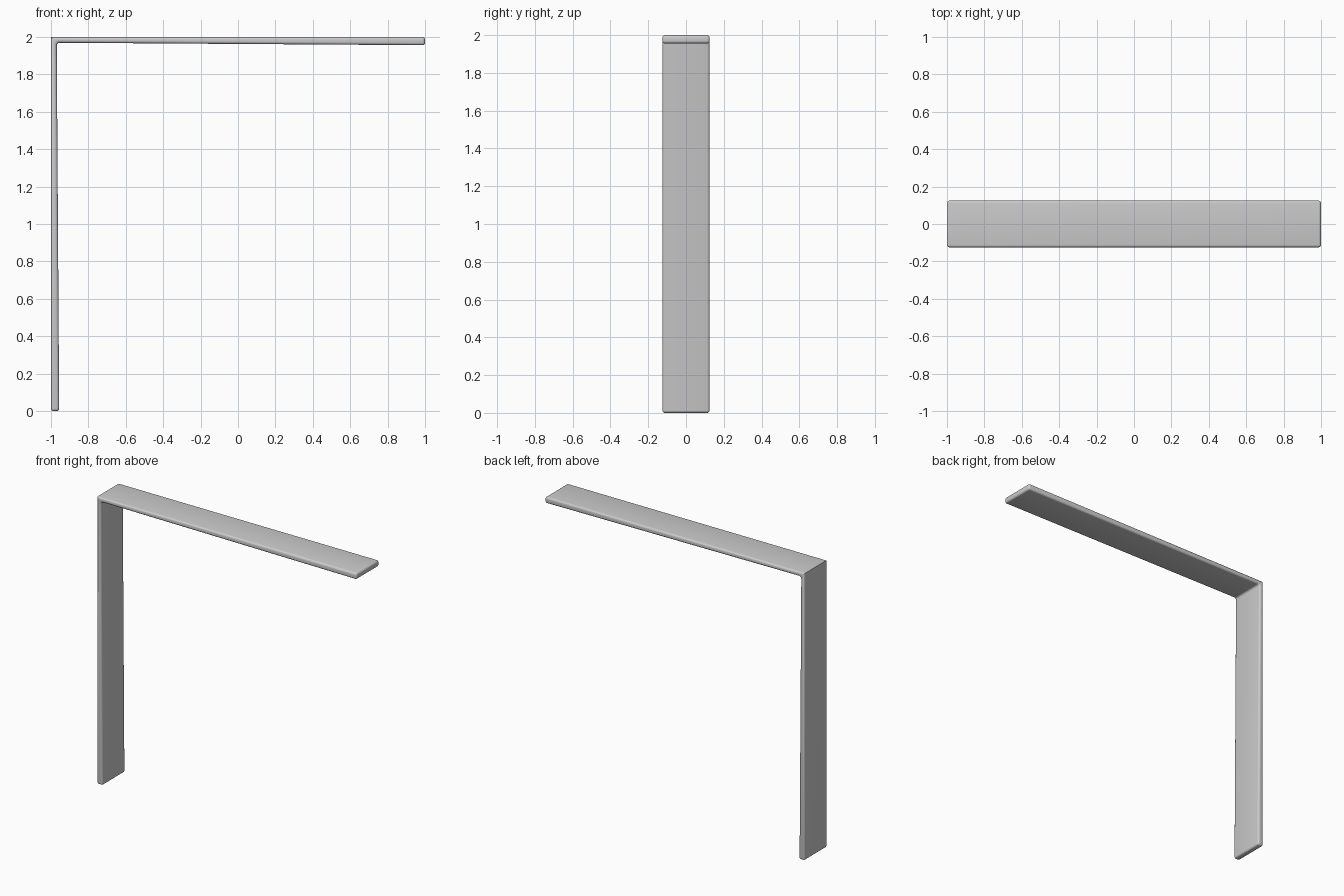
import bpy, bmesh, math

if "Cube" in bpy.data.objects:
    bpy.data.objects.remove(bpy.data.objects["Cube"])

HALF_W = 0.125     # half width of the strip along y
T_CORNER = 0.031   # thickness at the corner
T_END = 0.044      # thickness at both free ends
FILLET = 0.014     # inner corner radius
ROUND = 0.0135     # rounded edge radius

# Side profile in x/z: tapered L with a small fillet in the inner corner
profile = [(-1, 0), (-1 + T_END, 0)]
cx, cz = -1 + T_CORNER + FILLET, 2 - T_CORNER - FILLET
for i in range(5):
    a = math.pi - i * math.pi / 8
    profile.append((cx + FILLET * math.cos(a), cz + FILLET * math.sin(a)))
profile += [(1, 2 - T_END), (1, 2), (-1, 2)]

# Extrude the profile across the width
bm = bmesh.new()
face = bm.faces.new([bm.verts.new((x, -HALF_W, z)) for x, z in profile])
ext = bmesh.ops.extrude_face_region(bm, geom=[face])
moved = [v for v in ext["geom"] if isinstance(v, bmesh.types.BMVert)]
bmesh.ops.translate(bm, verts=moved, vec=(0, 2 * HALF_W, 0))
bmesh.ops.recalc_face_normals(bm, faces=bm.faces)


# Round the long side edges and the free ends; the outer corner stays sharp
def rounded(e):
    a, b = (v.co for v in e.verts)
    if abs(a.y - b.y) < 1e-4:
        return True
    return a.z < 0.01 or a.x > 0.99


bmesh.ops.bevel(bm, geom=[e for e in bm.edges if rounded(e)], offset=ROUND,
                offset_type='OFFSET', segments=4, profile=0.5,
                affect='EDGES', clamp_overlap=False)

mesh = bpy.data.meshes.new("angled_strip")
bm.to_mesh(mesh)
bm.free()
strip = bpy.data.objects.new("angled_strip", mesh)
bpy.context.collection.objects.link(strip)

# Smooth shading with sharp outer corner
bpy.context.view_layer.objects.active = strip
strip.select_set(True)
bpy.ops.object.shade_smooth_by_angle(angle=math.radians(40))
